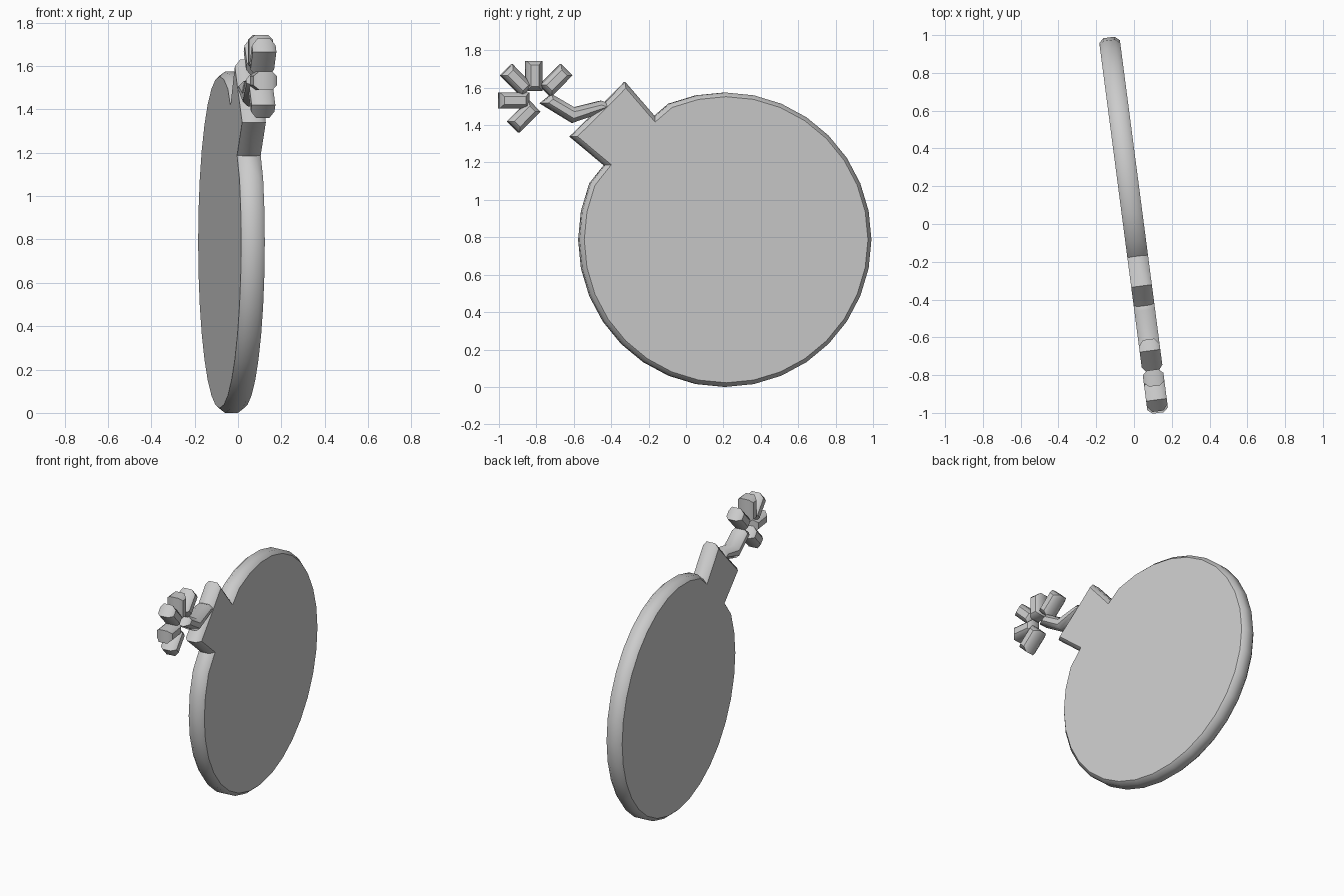
import bpy, bmesh, math
from mathutils import Vector, Matrix

if "Cube" in bpy.data.objects:
    bpy.data.objects.remove(bpy.data.objects["Cube"])

TILT = math.radians(7.45)      # the flat icon is turned slightly about z
HALF, DEPTH, INSET = 0.055, 0.025, 0.022   # half thickness, chamfer size
C = math.cos(TILT)


def inset(pts, d):
    """Mitred inward offset of a counter-clockwise outline."""
    out = []
    for i, p in enumerate(pts):
        a = (p - pts[i - 1]).normalized()
        b = (pts[(i + 1) % len(pts)] - p).normalized()
        na, nb = Vector((-a.y, a.x)), Vector((-b.y, b.x))
        out.append(p + (na + nb) * d / (1 + na.dot(nb)))
    return out


def plate(name, pts):
    """Chamfered flat plate from a (y, z) outline."""
    inner = inset(pts, INSET)
    bm = bmesh.new()
    layers = [(inner, -HALF), (pts, -HALF + DEPTH), (pts, HALF - DEPTH), (inner, HALF)]
    rings = [[bm.verts.new((x, p.x, p.y)) for p in ring] for ring, x in layers]
    n = len(pts)
    for lo, hi in zip(rings, rings[1:]):
        for i in range(n):
            j = (i + 1) % n
            bm.faces.new((lo[i], lo[j], hi[j], hi[i]))
    bm.faces.new(rings[0][::-1])
    bm.faces.new(rings[-1])
    bmesh.ops.recalc_face_normals(bm, faces=bm.faces)
    bm.transform(Matrix.Translation((-0.003, 0, 0)) @ Matrix.Rotation(TILT, 4, 'Z'))
    me = bpy.data.meshes.new(name)
    bm.to_mesh(me)
    bm.free()
    ob = bpy.data.objects.new(name, me)
    bpy.context.collection.objects.link(ob)
    bpy.ops.object.select_all(action='DESELECT')
    ob.select_set(True)
    bpy.context.view_layer.objects.active = ob
    bpy.ops.object.shade_smooth_by_angle(angle=math.radians(45))


# Round body, square cap and bent fuse in one outline
R = 0.787
cap_fuse = [(-0.17, 1.447), (-0.328, 1.63), (-0.433, 1.522), (-0.457, 1.53),
            (-0.60, 1.495), (-0.72, 1.565), (-0.78, 1.516), (-0.61, 1.412),
            (-0.51, 1.446), (-0.62, 1.338), (-0.437, 1.185)]
outline = [Vector((0.209 + R * math.cos(k * math.pi / 16),
                   R + R * math.sin(k * math.pi / 16))) for k in range(14, 43)]
outline += [Vector((y / C, z)) for y, z in cap_fuse]
plate("bomb_body", outline)

# Spark rays around the fuse tip: centre y, centre z, direction
rays = [(-0.815, 1.663, 90), (-0.921, 1.532, 0), (-0.905, 1.639, 135),
        (-0.697, 1.639, 45), (-0.868, 1.446, 45)]
for i, (y, z, deg) in enumerate(rays):
    rot = Matrix.Rotation(math.radians(deg), 2)
    box = [(-0.08, -0.043), (0.08, -0.043), (0.08, 0.043), (-0.08, 0.043)]
    plate(f"spark_ray_{i + 1}", [rot @ Vector(p) + Vector((y / C, z)) for p in box])
